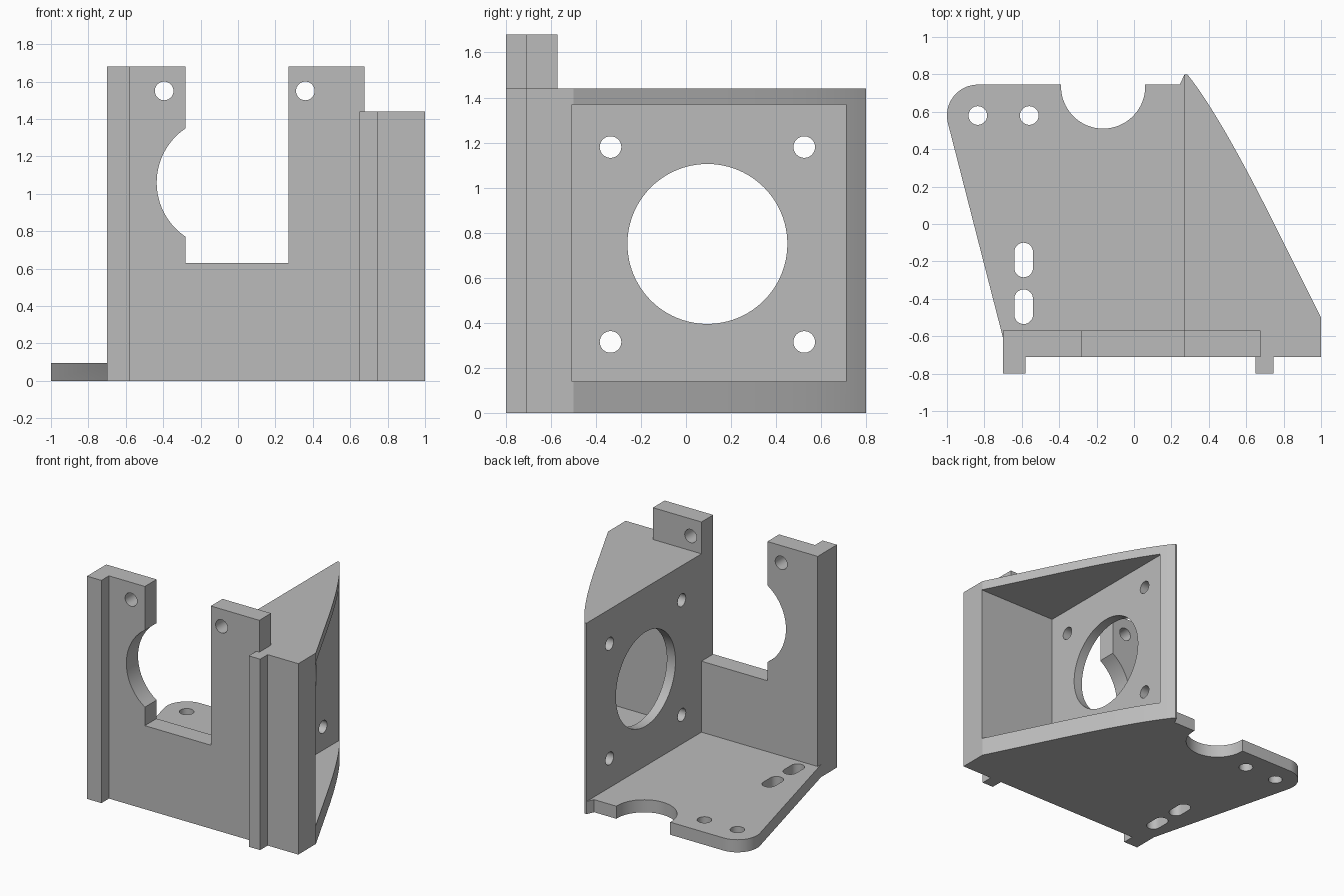
import bpy
import bmesh
from math import sin, cos, radians

cube = bpy.data.objects.get("Cube")
if cube:
    bpy.data.objects.remove(cube, do_unlink=True)

grey = bpy.data.materials.new("plain grey")
grey.use_nodes = True
grey.diffuse_color = (0.5, 0.5, 0.5, 1)
grey.node_tree.nodes["Principled BSDF"].inputs["Base Color"].default_value = (0.5, 0.5, 0.5, 1)


def arc(u, v, r, start=0, end=360, steps=64):
    """Points along an arc; a full turn leaves out the repeated last point."""
    count = steps if end - start == 360 else steps + 1
    angles = [radians(start + (end - start) * i / steps) for i in range(count)]
    return [(u + r * cos(a), v + r * sin(a)) for a in angles]


def rect(u0, u1, v0, v1):
    return [(u0, v0), (u1, v0), (u1, v1), (u0, v1)]


def prism(name, outline, axis, lo, hi):
    """Extrude a closed outline along an axis: z takes (x, y), y takes (x, z), x takes (y, z)."""
    place = {"z": lambda u, v, w: (u, v, w),
             "y": lambda u, v, w: (u, w, v),
             "x": lambda u, v, w: (w, u, v)}[axis]
    bm = bmesh.new()
    low = [bm.verts.new(place(u, v, lo)) for u, v in outline]
    high = [bm.verts.new(place(u, v, hi)) for u, v in outline]
    bm.faces.new(low)
    bm.faces.new(high)
    n = len(outline)
    for i in range(n):
        j = (i + 1) % n
        bm.faces.new((low[i], low[j], high[j], high[i]))
    bmesh.ops.recalc_face_normals(bm, faces=bm.faces)
    mesh = bpy.data.meshes.new(name)
    bm.to_mesh(mesh)
    bm.free()
    mesh.materials.append(grey)
    obj = bpy.data.objects.new(name, mesh)
    bpy.context.collection.objects.link(obj)
    return obj


def combine(target, others, operation):
    """Apply boolean operations and drop the helper solids."""
    bpy.context.view_layer.objects.active = target
    for other in others:
        mod = target.modifiers.new(operation.lower(), "BOOLEAN")
        mod.operation = operation
        mod.solver = "EXACT"
        mod.object = other
        bpy.ops.object.modifier_apply(modifier=mod.name)
        bpy.data.objects.remove(other, do_unlink=True)


FRONT, BASE_TOP, WALL_TOP, BLOCK_TOP = -0.71, 0.095, 1.68, 1.44

# Base plate with rounded corner, rounded notch, two holes and two slots
base = prism("base_plate",
             [(-0.70, FRONT), (0.275, FRONT), (0.275, 0.80), (0.27, 0.80), (0.245, 0.745)]
             + arc(-0.835, 0.58, 0.165, 90, 194, 24) + [(-0.70, -0.61)],
             "z", 0, BASE_TOP)
cuts = [arc(-0.165, 0.735, 0.225), arc(-0.835, 0.58, 0.05, steps=32), arc(-0.56, 0.58, 0.05, steps=32)]
for low, high in ((-0.285, -0.10), (-0.535, -0.35)):
    cuts.append(arc(-0.59, high - 0.05, 0.05, 0, 180, 16) + arc(-0.59, low + 0.05, 0.05, 180, 359.9, 16))
combine(base, [prism("base_cutter", c, "z", -0.1, 0.2) for c in cuts], "DIFFERENCE")

# Front wall with square opening, round side relief and two upper holes
wall = prism("front_wall", rect(-0.70, 0.675, 0, WALL_TOP), "y", FRONT, -0.57)
cuts = [rect(-0.28, 0.27, 0.63, 1.8), arc(-0.086, 1.06, 0.349),
        arc(-0.395, 1.55, 0.05, steps=32), arc(0.36, 1.55, 0.05, steps=32)]
combine(wall, [prism("wall_cutter", c, "y", -0.9, -0.4) for c in cuts], "DIFFERENCE")

# Side block whose outer face sweeps in towards the back
sweep = []
for i in range(25):
    t = i / 24
    a, b, c = (1 - t) ** 2, 2 * t * (1 - t), t * t
    sweep.append((0.75 * a + 0.455 * b + 0.285 * c, 0.59 * b + 0.80 * c))
block = prism("side_block",
              [(0.27, FRONT), (1.0, FRONT), (1.0, -0.50)] + sweep + [(0.27, 0.80)],
              "z", 0, BLOCK_TOP)

# Deep pocket, large bore and four mounting holes
cutters = [prism("pocket_cutter", rect(-0.505, 0.71, 0.14, 1.37), "x", 0.342, 1.3),
           prism("bore_cutter", arc(0.095, 0.75, 0.355, steps=96), "x", 0.1, 0.6)]
for y in (-0.335, 0.525):
    for z in (0.315, 1.18):
        cutters.append(prism("hole_cutter", arc(y, z, 0.048, steps=32), "x", 0.1, 0.6))
combine(block, cutters, "DIFFERENCE")

# Vertical ribs on the front
left_rib = prism("outer_rib", rect(-0.70, -0.58, -0.80, -0.65), "z", 0, WALL_TOP)
right_rib = prism("inner_rib", rect(0.65, 0.745, -0.80, -0.65), "z", 0, BLOCK_TOP)

# Join everything into one solid bracket
combine(wall, [block, base, left_rib, right_rib], "UNION")
wall.name = "mounting_bracket"
bpy.ops.object.select_all(action="DESELECT")
wall.select_set(True)
bpy.context.view_layer.objects.active = wall
bpy.ops.object.shade_smooth_by_angle(angle=radians(25))
